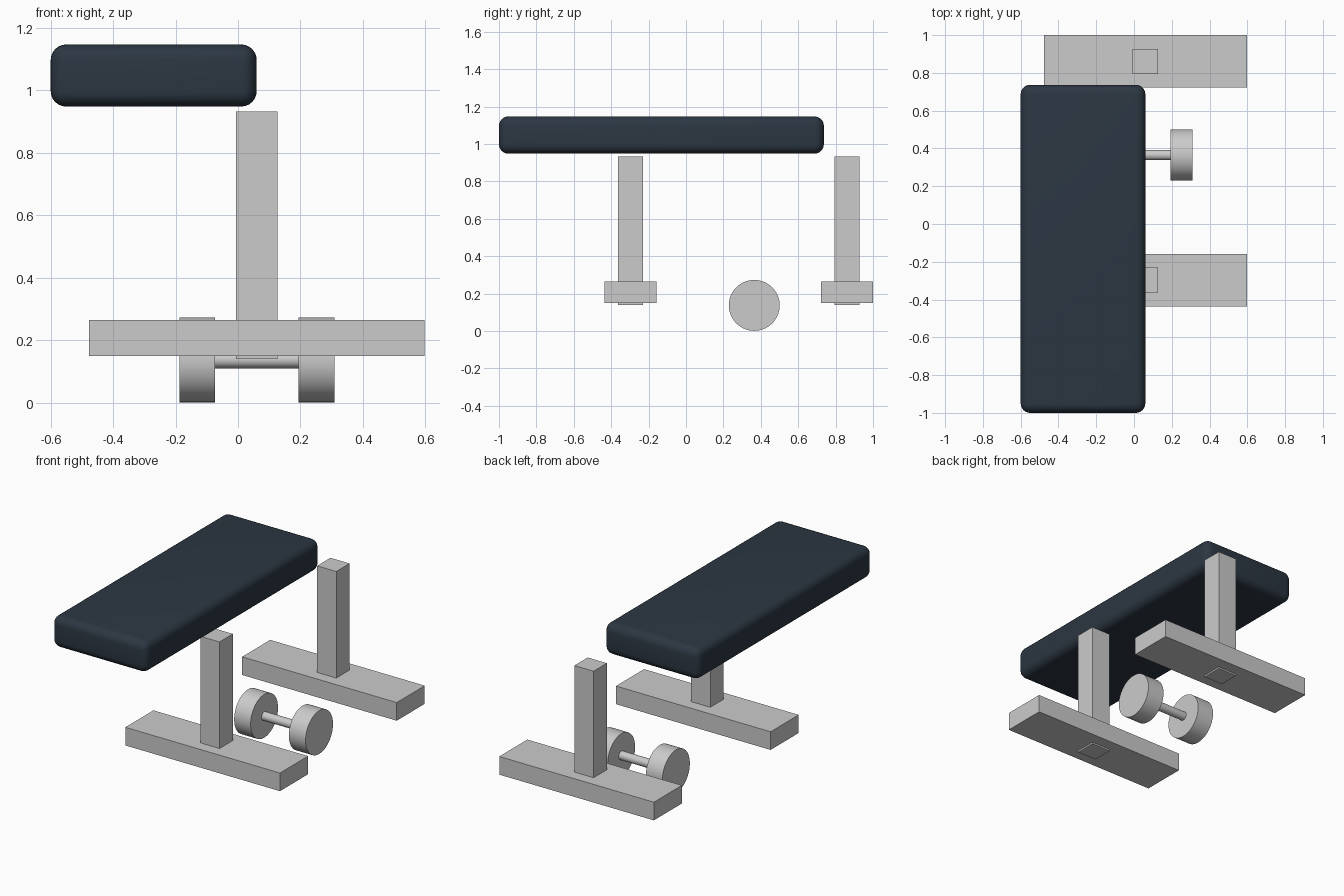
import bpy
from math import radians

if "Cube" in bpy.data.objects:
    bpy.data.objects.remove(bpy.data.objects["Cube"])


def box(name, lo, hi):
    """Box spanning two opposite corners."""
    mid = [(a + b) / 2 for a, b in zip(lo, hi)]
    bpy.ops.mesh.primitive_cube_add(size=1, location=mid)
    ob = bpy.context.object
    ob.name = name
    ob.scale = [b - a for a, b in zip(lo, hi)]
    bpy.ops.object.transform_apply(location=False, rotation=False, scale=True)
    return ob


def rod(name, x0, x1, radius, y, z, sides=64):
    """Smooth cylinder lying along x."""
    bpy.ops.mesh.primitive_cylinder_add(
        vertices=sides, radius=radius, depth=x1 - x0,
        location=((x0 + x1) / 2, y, z), rotation=(0, radians(90), 0))
    ob = bpy.context.object
    ob.name = name
    bpy.ops.object.shade_smooth_by_angle(angle=radians(30))
    return ob


# Padded seat with rounded edges
seat = box("seat", (-0.6, -1.0, 0.948), (0.06, 0.737, 1.147))
bevel = seat.modifiers.new("rounding", 'BEVEL')
bevel.width = 0.05
bevel.segments = 6
bpy.ops.object.shade_smooth()
pad = bpy.data.materials.new("dark_padding")
pad.diffuse_color = (0.025, 0.038, 0.055, 1)
pad.use_nodes = True
pad.node_tree.nodes["Principled BSDF"].inputs["Base Color"].default_value = pad.diffuse_color
seat.data.materials.append(pad)

# Two supports: a foot bar with an upright post running through it
for side, y in (("front", -0.297), ("back", 0.861)):
    box(side + "_foot", (-0.477, y - 0.139, 0.15), (0.597, y + 0.139, 0.264))
    box(side + "_post", (-0.007, y - 0.066, 0.14), (0.126, y + 0.066, 0.933))

# Dumbbell: two weights joined by a handle
DB_Y, DB_Z = 0.365, 0.137
rod("left_weight", -0.187, -0.073, 0.136, DB_Y, DB_Z)
rod("right_weight", 0.193, 0.309, 0.136, DB_Y, DB_Z)
rod("dumbbell_handle", -0.08, 0.2, 0.027, DB_Y, DB_Z, 32)
